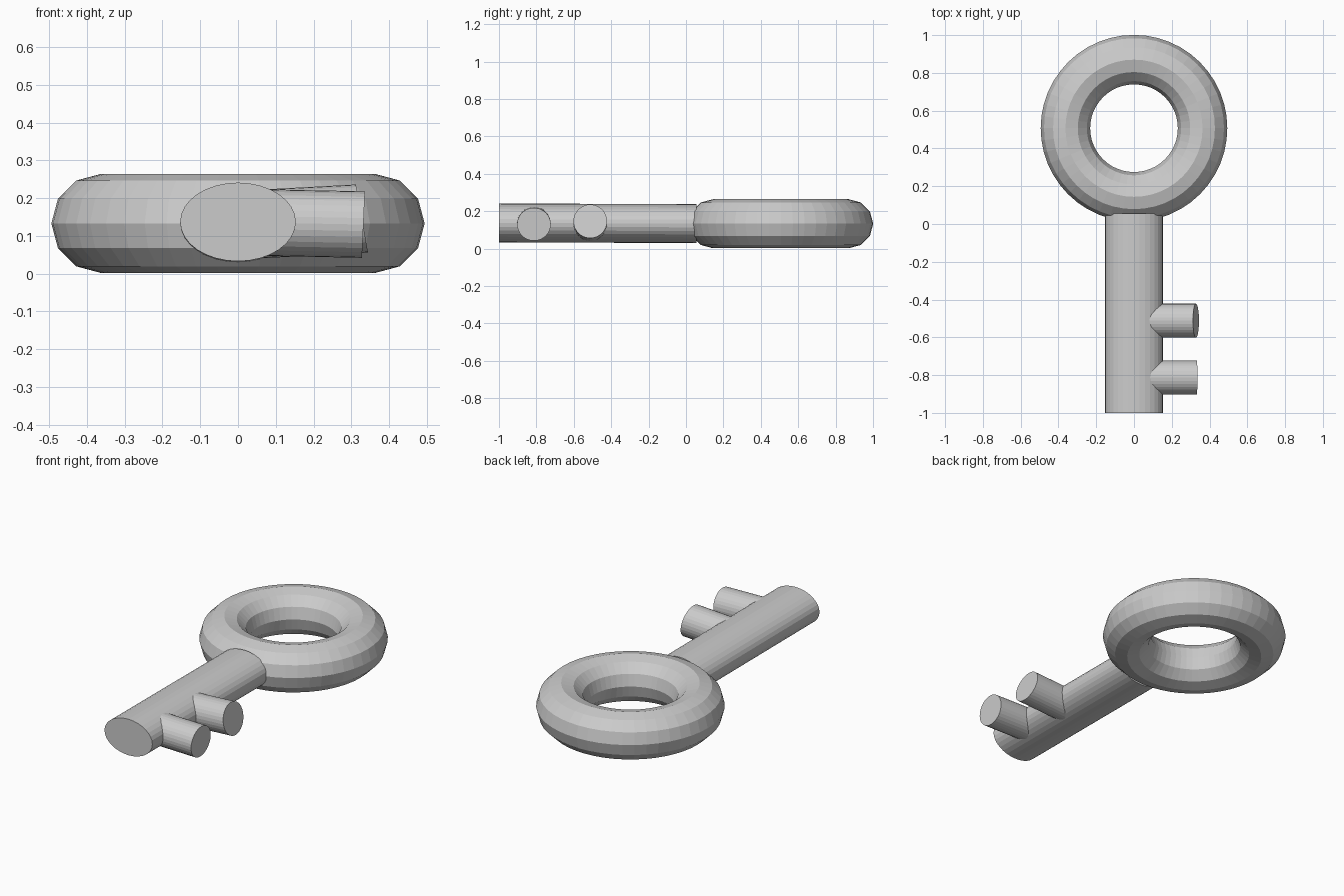
import bpy
from mathutils import Matrix, Vector

if "Cube" in bpy.data.objects:
    bpy.data.objects.remove(bpy.data.objects["Cube"])


def rod(name, start, end, u, v, sides=32):
    """Cylinder from start to end whose end caps are spanned by u and v."""
    start, end, u, v = map(Vector, (start, end, u, v))
    bpy.ops.mesh.primitive_cylinder_add(vertices=sides, radius=1, depth=2)
    ob = bpy.context.object
    ob.name = name
    axis, mid = (end - start) / 2, (start + end) / 2
    m = Matrix((u, v, axis)).transposed().to_4x4()
    m.translation = mid
    ob.data.transform(m)
    if m.determinant() < 0:
        ob.data.flip_normals()
    return ob


# Ring-shaped handle
bpy.ops.mesh.primitive_torus_add(
    location=(0, 0.507, 0.133), major_radius=0.363, minor_radius=0.131,
    major_segments=48, minor_segments=12)
bpy.context.object.name = "bow_ring"

# Flattened round shaft, tilted very slightly
rod("shaft", (0, -1, 0.137), (0, 0.055, 0.134), (0.153, 0, 0), (0, 0, 0.104))

# Two round teeth, each with a slightly slanted end
rod("inner_tooth", (0.03, -0.512, 0.130), (0.328, -0.512, 0.146),
    (0, 0.09, 0), (-0.016, 0, 0.09))
rod("outer_tooth", (0.03, -0.813, 0.136), (0.332, -0.813, 0.130),
    (0, 0.09, 0), (0.004, 0, 0.088))
